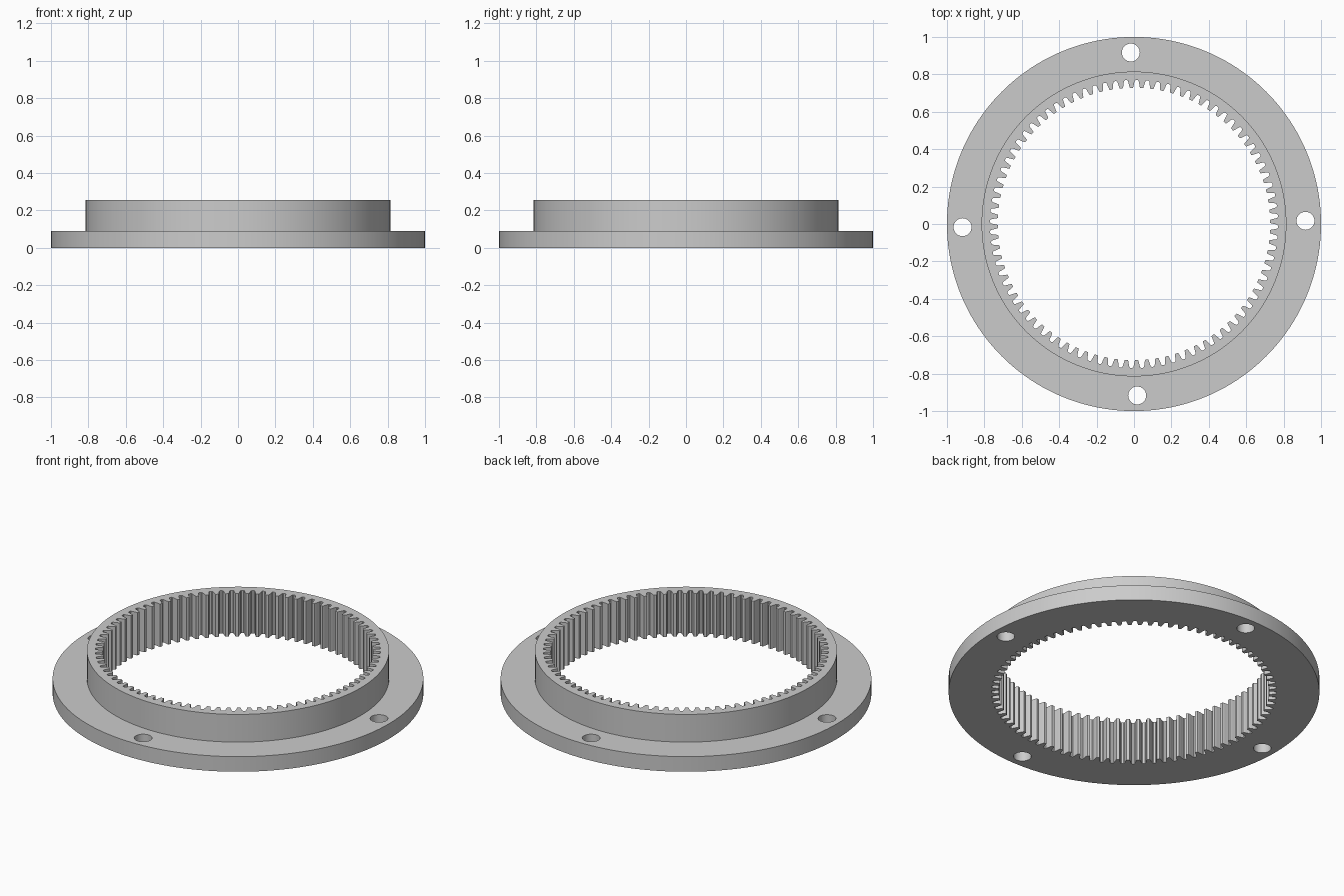
import bpy, bmesh, math

if "Cube" in bpy.data.objects:
    bpy.data.objects.remove(bpy.data.objects["Cube"])

TEETH = 84
TURN = math.radians(1.07)      # teeth and bolt holes share this small turn
FLANGE_TOP, COLLAR_TOP = 0.09, 0.255

grey = bpy.data.materials.new("steel_grey")
grey.diffuse_color = (0.6, 0.6, 0.6, 1)
grey.use_nodes = True
grey.node_tree.nodes["Principled BSDF"].inputs["Base Color"].default_value = grey.diffuse_color


def circle(radius, count, cx=0, cy=0):
    return [(cx + radius * math.cos(2 * math.pi * i / count),
             cy + radius * math.sin(2 * math.pi * i / count)) for i in range(count)]


def loft(name, levels):
    """Solid from stacked closed outlines: a list of (z, points)."""
    bm = bmesh.new()
    rings = [[bm.verts.new((x, y, z)) for x, y in pts] for z, pts in levels]
    n = len(rings[0])
    for a, b in zip(rings, rings[1:]):
        for i in range(n):
            j = (i + 1) % n
            bm.faces.new((a[i], a[j], b[j], b[i]))
    bm.faces.new(rings[0][::-1])
    bm.faces.new(rings[-1])
    bmesh.ops.recalc_face_normals(bm, faces=bm.faces)
    mesh = bpy.data.meshes.new(name)
    bm.to_mesh(mesh)
    bm.free()
    mesh.materials.append(grey)
    obj = bpy.data.objects.new(name, mesh)
    bpy.context.collection.objects.link(obj)
    return obj


# flange with raised collar
SEG = 160
body = loft("flanged_ring_gear", [
    (0, circle(1.0, SEG)), (FLANGE_TOP, circle(1.0, SEG)),
    (FLANGE_TOP, circle(0.815, SEG)), (COLLAR_TOP, circle(0.815, SEG))])

# toothed bore: half a tooth as (fraction of pitch, radius), from tip to valley
half = [(0.14, 0.728), (0.18, 0.732), (0.24, 0.746), (0.28, 0.758),
        (0.33, 0.767), (0.40, 0.770)]
tooth = [(-f, r) for f, r in reversed(half)] + half
bore = []
for k in range(TEETH):
    for f, r in tooth:
        a = TURN + 2 * math.pi * (k + f) / TEETH
        bore.append((r * math.cos(a), r * math.sin(a)))
cutters = [loft("bore_cutter", [(-0.1, bore), (0.4, bore)])]

# four bolt holes
for k in range(4):
    a = TURN + k * math.pi / 2
    hole = circle(0.048, 32, 0.917 * math.cos(a), 0.917 * math.sin(a))
    cutters.append(loft("bolt_hole_cutter", [(-0.1, hole), (0.4, hole)]))

bpy.context.view_layer.objects.active = body
body.select_set(True)
for cutter in cutters:
    cutter.hide_render = True
    mod = body.modifiers.new("cut", 'BOOLEAN')
    mod.operation = 'DIFFERENCE'
    mod.solver = 'EXACT'
    mod.object = cutter
    bpy.ops.object.modifier_apply(modifier=mod.name)
for cutter in cutters:
    bpy.data.objects.remove(cutter, do_unlink=True)

bpy.ops.object.shade_smooth_by_angle(angle=math.radians(30))
